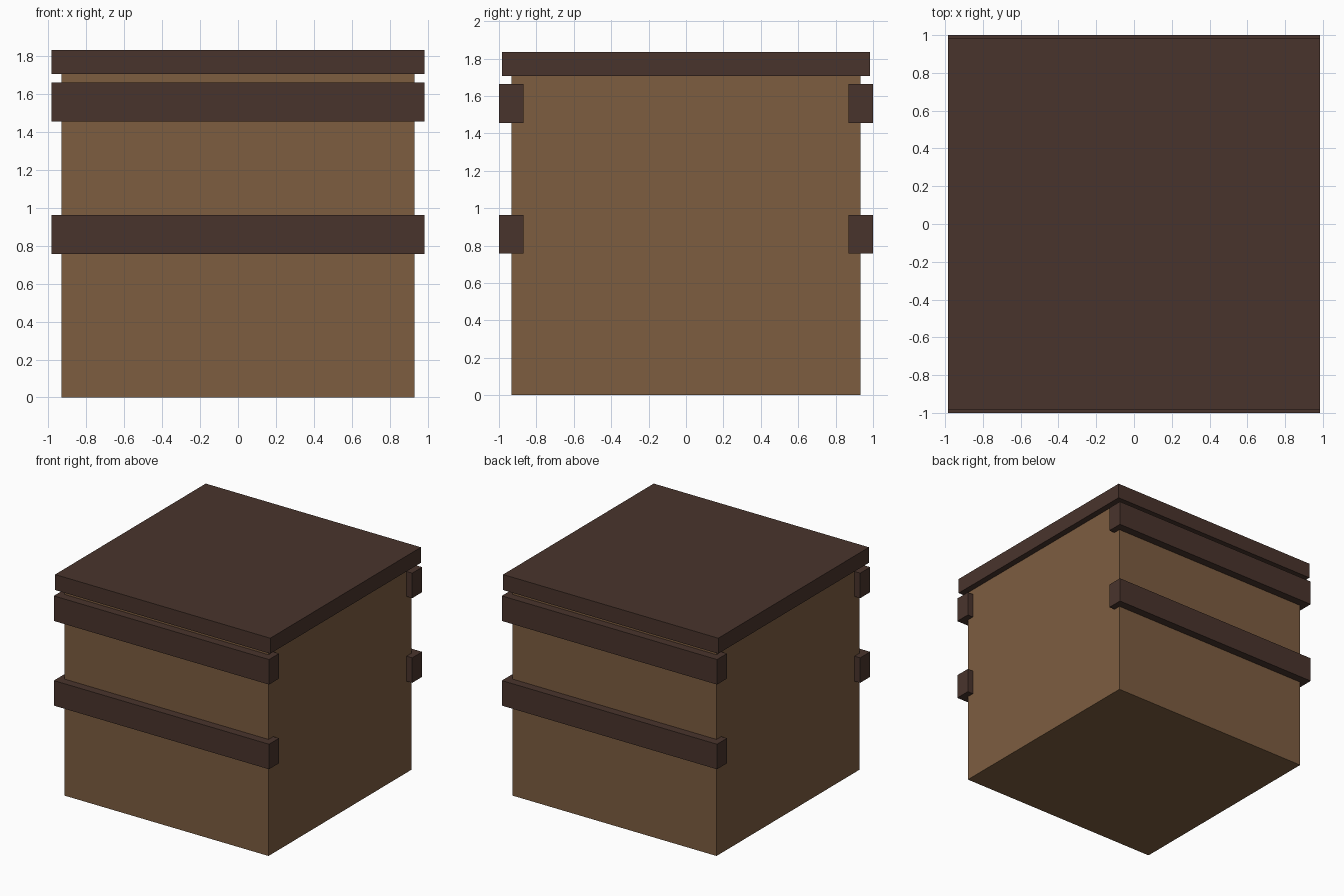
import bpy

if "Cube" in bpy.data.objects:
    bpy.data.objects.remove(bpy.data.objects["Cube"])


def material(name, rgb):
    """Flat colour from sRGB 0-255 values."""
    mat = bpy.data.materials.new(name)
    lin = [((c / 255 + 0.055) / 1.055) ** 2.4 for c in rgb]
    mat.diffuse_color = (*lin, 1)
    mat.use_nodes = True
    mat.node_tree.nodes["Principled BSDF"].inputs["Base Color"].default_value = mat.diffuse_color
    return mat


def box(name, size, centre, mat):
    bpy.ops.mesh.primitive_cube_add(size=1, location=centre)
    obj = bpy.context.object
    obj.name = name
    obj.scale = size
    bpy.ops.object.transform_apply(location=False, rotation=False, scale=True)
    obj.data.materials.append(mat)
    return obj


light_wood = material("light wood", (125, 93, 64))
dark_wood = material("dark wood", (73, 52, 44))

# Crate body and overhanging lid
box("crate_body", (1.864, 1.864, 1.706), (0, 0, 0.853), light_wood)
box("lid", (1.968, 1.968, 0.128), (0, 0, 1.77), dark_wood)

# Two slats across the front and two across the back
for side, y in (("front", -0.935), ("back", 0.935)):
    for level, z in (("lower", 0.86), ("upper", 1.56)):
        box(f"{side}_{level}_slat", (1.968, 0.13, 0.207), (0, y, z), dark_wood)
